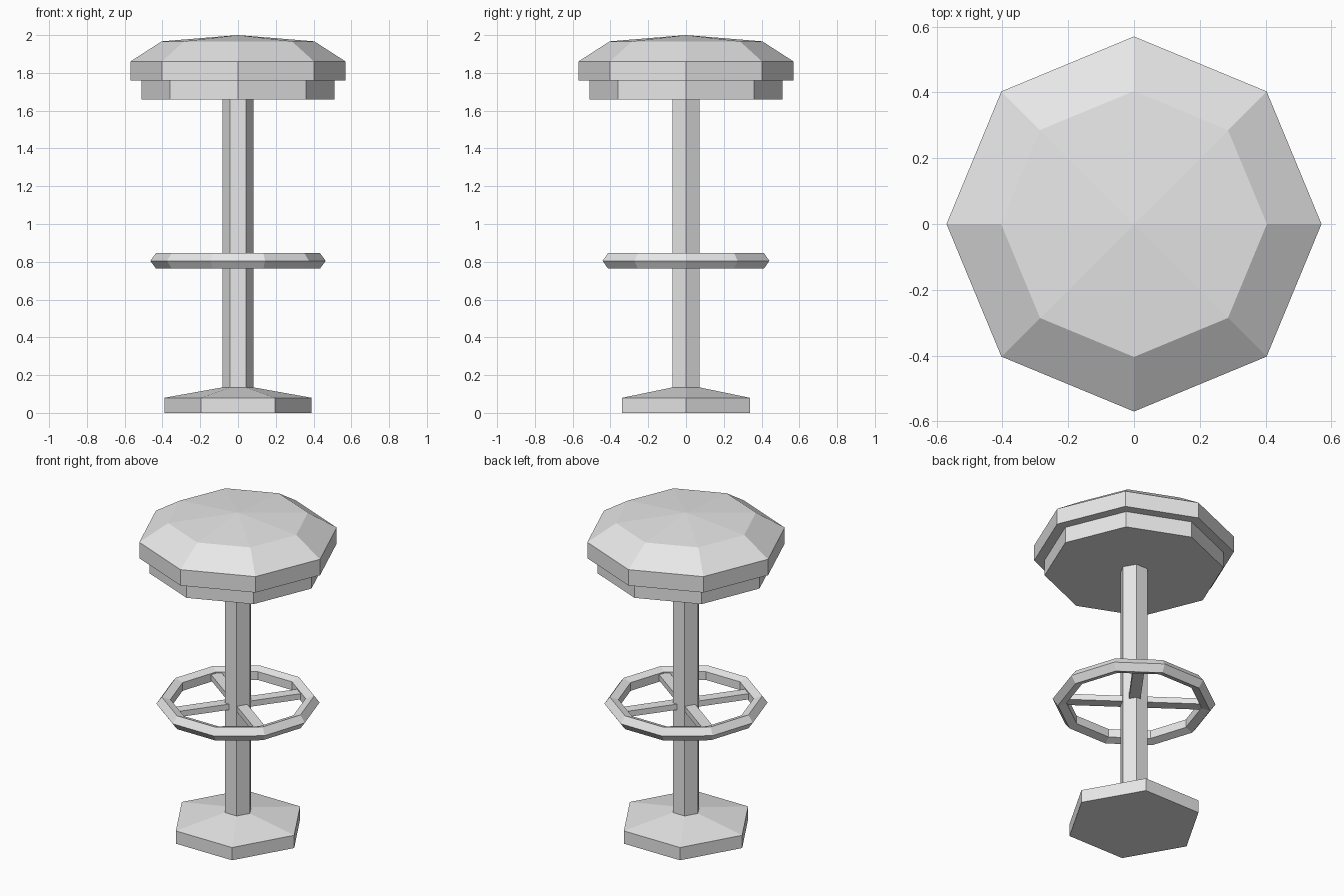
import bpy
import bmesh
from math import cos, sin, radians, tau
from mathutils import Matrix

old = bpy.data.objects.get("Cube")
if old:
    bpy.data.objects.remove(old, do_unlink=True)

# One grey for everything
GREY = (0.8, 0.8, 0.8, 1)
grey = bpy.data.materials.new("light grey")
grey.use_nodes = True
grey.diffuse_color = GREY
grey.node_tree.nodes["Principled BSDF"].inputs["Base Color"].default_value = GREY


def finish(name, bm):
    bmesh.ops.recalc_face_normals(bm, faces=bm.faces)
    mesh = bpy.data.meshes.new(name)
    bm.to_mesh(mesh)
    bm.free()
    mesh.materials.append(grey)
    obj = bpy.data.objects.new(name, mesh)
    bpy.context.collection.objects.link(obj)
    return obj


def turned(name, profile, sides, closed=False):
    """Revolve (radius, z) points into a faceted solid; radius 0 is an apex."""
    bm = bmesh.new()
    rings = []
    for r, z in profile:
        if r == 0:
            rings.append([bm.verts.new((0, 0, z))] * sides)
        else:
            rings.append([bm.verts.new((r * cos(tau * i / sides), r * sin(tau * i / sides), z))
                          for i in range(sides)])
    pairs = list(zip(rings, rings[1:]))
    if closed:
        pairs.append((rings[-1], rings[0]))
    for low, high in pairs:
        for i in range(sides):
            j = (i + 1) % sides
            corners = [low[i], low[j], high[j], high[i]]
            bm.faces.new(list(dict.fromkeys(corners)))
    if not closed:
        for end in (rings[0], rings[-1]):
            if len(set(end)) > 1:
                bm.faces.new(end)
    return finish(name, bm)


# Base, post and seat
turned("base", [(0.39, 0), (0.39, 0.08), (0.083, 0.135)], 6)
turned("post", [(0.083, 0.12), (0.083, 1.67)], 6)
turned("seat_support", [(0.51, 1.66), (0.51, 1.77)], 8)
turned("seat_cushion", [(0.57, 1.76), (0.57, 1.86), (0.404, 1.967), (0, 2)], 8)

# Foot ring with a five-sided section
RING_Z, RING_R, TUBE = 0.805, 0.42, 0.044
section = [(RING_R + TUBE * cos(tau * k / 5), RING_Z + TUBE * sin(tau * k / 5)) for k in range(5)]
turned("foot_ring", section, 10, closed=True)

# Four spokes from the post to the foot ring
for n in range(4):
    bm = bmesh.new()
    bmesh.ops.create_cube(bm, size=1)
    bmesh.ops.scale(bm, vec=(0.36, 0.065, 0.036), verts=bm.verts)
    bmesh.ops.translate(bm, vec=(0.22, 0, RING_Z), verts=bm.verts)
    bmesh.ops.rotate(bm, cent=(0, 0, 0), matrix=Matrix.Rotation(radians(90 * n - 36), 3, 'Z'),
                     verts=bm.verts)
    finish(f"spoke_{n + 1}", bm)
